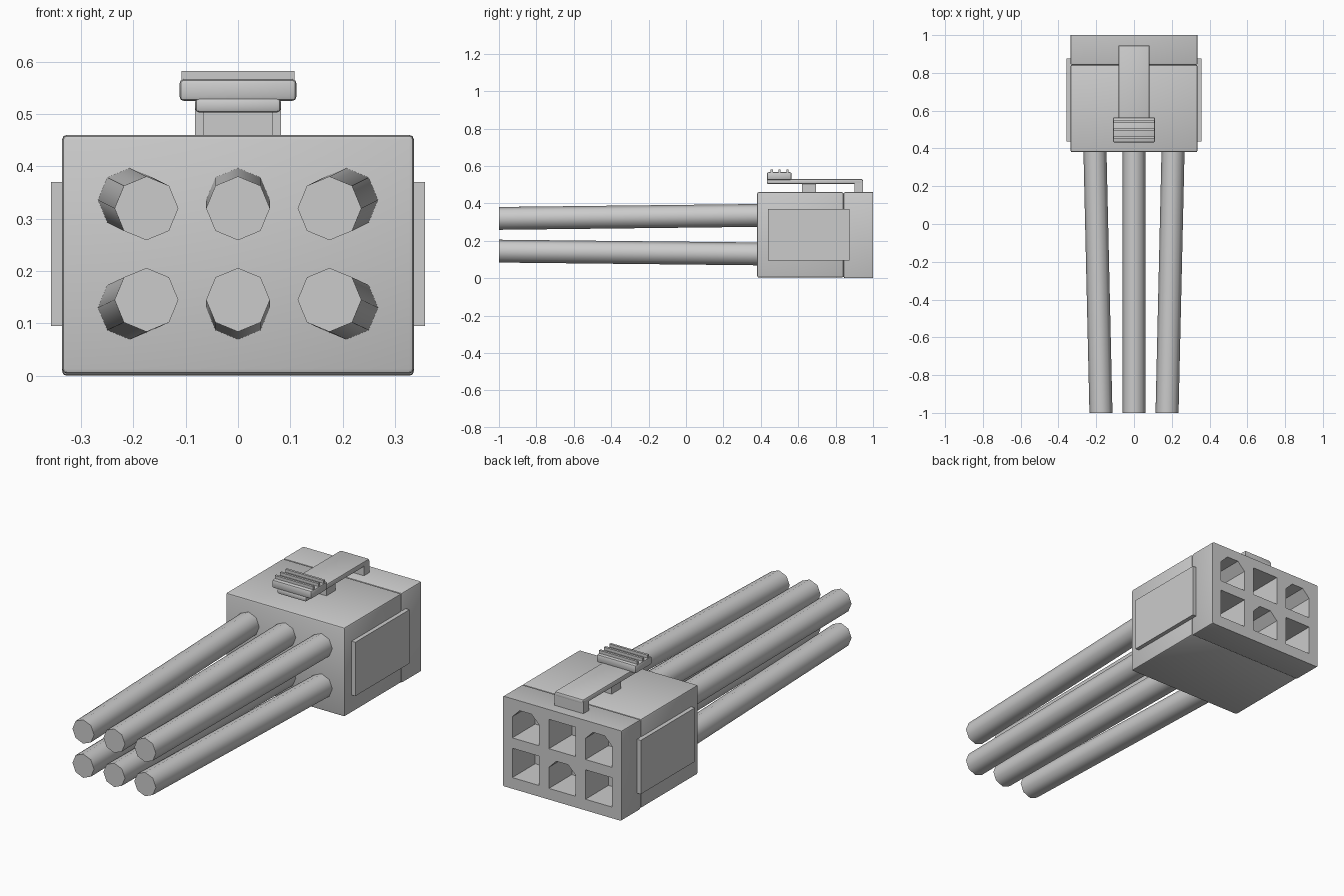
import bpy, bmesh, math
from mathutils import Vector

old = bpy.data.objects.get("Cube")
if old:
    bpy.data.objects.remove(old, do_unlink=True)

# The one plastic colour
grey = bpy.data.materials.new("light grey plastic")
grey.use_nodes = True
COLOUR = (0.6, 0.6, 0.6, 1)
grey.diffuse_color = COLOUR
grey.node_tree.nodes["Principled BSDF"].inputs["Base Color"].default_value = COLOUR


def finish(name, bm, smooth=None):
    """Turn a bmesh into a named, coloured object."""
    bmesh.ops.recalc_face_normals(bm, faces=bm.faces)
    mesh = bpy.data.meshes.new(name)
    bm.to_mesh(mesh)
    bm.free()
    mesh.materials.append(grey)
    obj = bpy.data.objects.new(name, mesh)
    bpy.context.collection.objects.link(obj)
    if smooth:
        activate(obj)
        bpy.ops.object.shade_smooth_by_angle(angle=math.radians(smooth))
    return obj


def activate(obj):
    bpy.ops.object.select_all(action='DESELECT')
    obj.select_set(True)
    bpy.context.view_layer.objects.active = obj


def box(name, x, y, z, bevel=0, pick=None, segments=2):
    """Box from (min, max) ranges; pick selects the edges to round."""
    bm = bmesh.new()
    bmesh.ops.create_cube(bm, size=1)
    for v in bm.verts:
        v.co = Vector([(lo + hi) / 2 + c * (hi - lo)
                       for c, (lo, hi) in zip(v.co, (x, y, z))])
    if bevel:
        edges = [e for e in bm.edges if pick is None or pick(e)]
        bmesh.ops.bevel(bm, geom=edges, offset=bevel, segments=segments,
                        profile=0.5, affect='EDGES')
    return finish(name, bm, 40 if bevel else None)


def along_y(edge):
    a, b = edge.verts
    return abs(a.co.y - b.co.y) > 0.05


def not_back(edge):
    return along_y(edge) or max(v.co.y for v in edge.verts) < 0.9


COLUMNS = (-0.207, 0, 0.207)
ROWS = (0.132, 0.335)

# Housing: front shell and rear collar meeting at a seam
front_housing = box("front_housing", (-0.336, 0.336), (0.38, 0.843),
                    (0.004, 0.46), 0.009)
rear_housing = box("rear_housing", (-0.336, 0.336), (0.843, 1.0),
                   (0, 0.46), 0.008, not_back)

# Sockets: alternate square and chamfered openings in the back
bm = bmesh.new()
H, C = 0.075, 0.042
square = [(-H, -H), (H, -H), (H, H), (-H, H)]
chamfered = [(-H, -H), (H, -H), (H, H - C), (H - C, H), (C - H, H), (-H, H - C)]
for r, cz in enumerate(ROWS):
    for c, cx in enumerate(COLUMNS):
        outline = chamfered if (r + c) % 2 else square
        face = bm.faces.new([bm.verts.new((cx + px, 0.815, cz + pz))
                             for px, pz in outline])
        new = bmesh.ops.extrude_face_region(bm, geom=[face])["geom"]
        moved = [g for g in new if isinstance(g, bmesh.types.BMVert)]
        bmesh.ops.translate(bm, vec=(0, 0.25, 0), verts=moved)
cutter = finish("socket_cutter", bm)
cutter.hide_render = True
for shell in (front_housing, rear_housing):
    mod = shell.modifiers.new("sockets", 'BOOLEAN')
    mod.operation, mod.solver, mod.object = 'DIFFERENCE', 'EXACT', cutter
    activate(shell)
    bpy.ops.object.modifier_apply(modifier=mod.name)
bpy.data.objects.remove(cutter, do_unlink=True)

# Raised side plates
for side, s in (("left", 1), ("right", -1)):
    xs = sorted((s * 0.32, s * 0.357))
    box(side + "_side_plate", xs, (0.438, 0.875), (0.095, 0.37))


# Eight-sided wires, drawing together away from the housing
def wire(name, start, end, radius=0.061, sides=8):
    bm = bmesh.new()
    rings = []
    for p in (start, end):
        rings.append([bm.verts.new((p[0] + radius * math.cos(i * math.tau / sides), p[1],
                                    p[2] + radius * math.sin(i * math.tau / sides)))
                      for i in range(sides)])
    for ring in rings:
        bm.faces.new(ring)
    for i in range(sides):
        j = (i + 1) % sides
        bm.faces.new((rings[0][i], rings[0][j], rings[1][j], rings[1][i]))
    return finish(name, bm, 60)


for row, z0, z1 in (("lower", 0.13, 0.145), ("upper", 0.336, 0.32)):
    for col, x in zip(("right", "middle", "left"), COLUMNS):
        wire(f"{row}_{col}_wire", (x, 0.4, z0), (x * 0.845, -1.0, z1))

# Latch: arm with a foot at the back and a post as pivot
box("latch_arm", (-0.082, 0.082), (0.432, 0.946), (0.503, 0.531), 0.008)
box("latch_foot", (-0.082, 0.082), (0.9, 0.946), (0.45, 0.52))
box("latch_post", (-0.066, 0.066), (0.62, 0.695), (0.45, 0.51))

# Thumb pad with grip ribs
box("thumb_pad", (-0.112, 0.112), (0.432, 0.565), (0.525, 0.567), 0.009)
for i in range(3):
    y = 0.458 + 0.042 * i
    box(f"grip_rib_{i + 1}", (-0.108, 0.108), (y - 0.006, y + 0.006), (0.56, 0.582))
